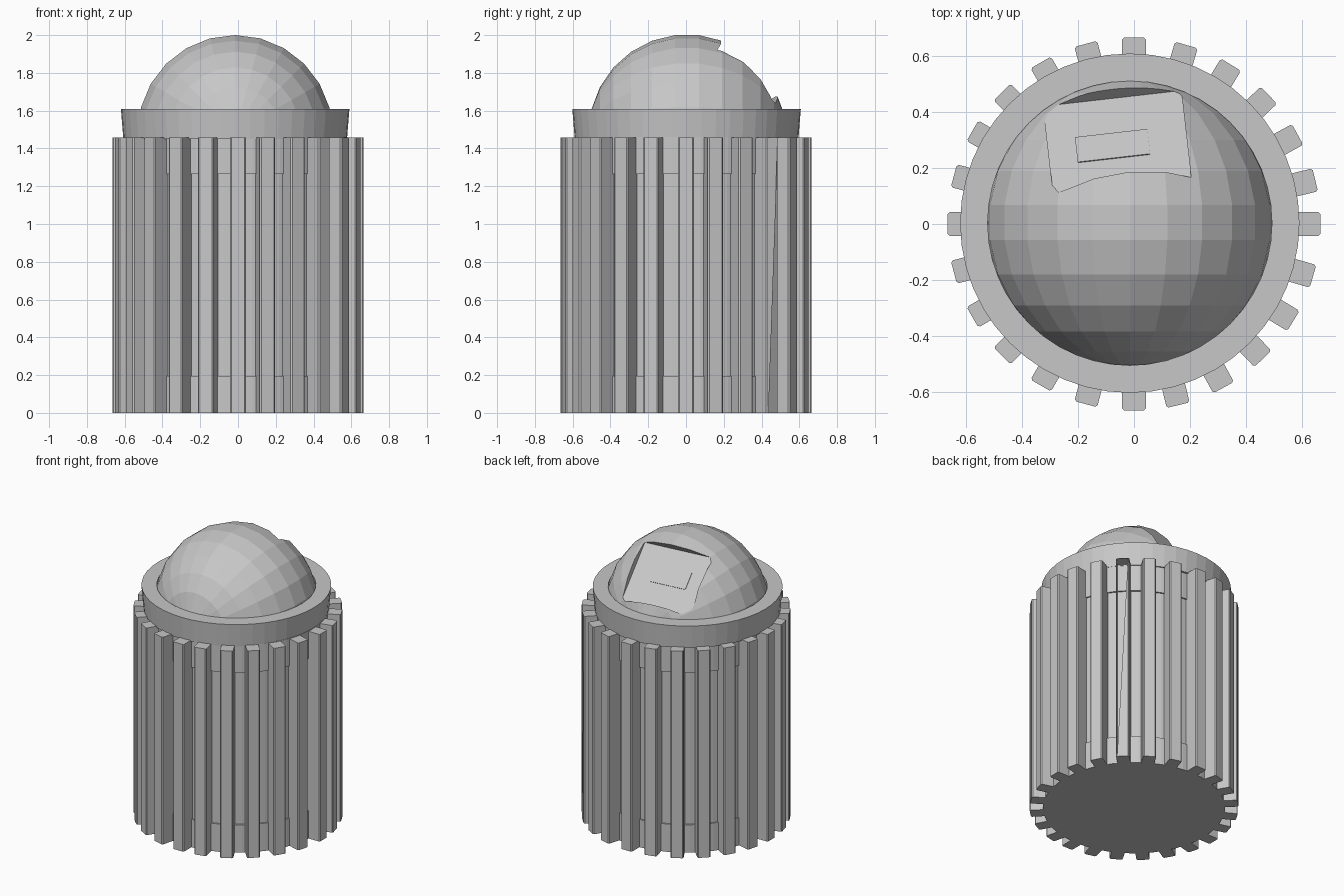
import bpy, bmesh, math
from mathutils import Matrix, Vector

old = bpy.data.objects.get("Cube")
if old:
    bpy.data.objects.remove(old, do_unlink=True)

grey = bpy.data.materials.new("plain_grey")
grey.use_nodes = True
colour = (0.57, 0.57, 0.57, 1)
grey.diffuse_color = colour
grey.node_tree.nodes["Principled BSDF"].inputs["Base Color"].default_value = colour


def make_object(name, bm):
    bmesh.ops.recalc_face_normals(bm, faces=bm.faces)
    mesh = bpy.data.meshes.new(name)
    bm.to_mesh(mesh)
    bm.free()
    mesh.materials.append(grey)
    obj = bpy.data.objects.new(name, mesh)
    bpy.context.collection.objects.link(obj)
    return obj


def lathe(name, profile, sides, centre=(0, 0)):
    """Closed solid of revolution from (radius, height) pairs."""
    bm = bmesh.new()
    rings = []
    for r, z in profile:
        rings.append([bm.verts.new((centre[0] + r * math.cos(math.tau * i / sides),
                                    centre[1] + r * math.sin(math.tau * i / sides), z))
                      for i in range(sides)])
    for low, high in zip(rings, rings[1:]):
        for i in range(sides):
            j = (i + 1) % sides
            bm.faces.new((low[i], low[j], high[j], high[i]))
    bm.faces.new(rings[0])
    bm.faces.new(rings[-1])
    return make_object(name, bm)


def box(name, size, matrix):
    bm = bmesh.new()
    bmesh.ops.create_cube(bm, size=1, matrix=matrix @ Matrix.Diagonal((*size, 1)))
    return make_object(name, bm)


# Barrel core, with a shallow recess between two bands
lathe("barrel_core", [(0.58, 0), (0.58, 0.195), (0.57, 0.195),
                      (0.57, 1.265), (0.58, 1.265), (0.58, 1.46)], 48)

# Grip ribs around the barrel; those on the left half sit slightly turned,
# and the broken one keeps only half its outer face
rib_count, rib_height, broken_rib = 24, 1.457, 3
inner, outer, half, chamfer = 0.55, 0.665, 0.042, 0.007
section = [(inner, -half), (outer - chamfer, -half), (outer, chamfer - half),
           (outer, half - chamfer), (outer - chamfer, half), (inner, half)]
outer_side = 2
bm = bmesh.new()
for k in range(rib_count):
    angle = math.tau * k / rib_count
    if k % 6 and math.cos(angle) > 0:
        angle -= math.radians(1.3)
    turn = Matrix.Rotation(angle, 3, 'Z')
    low, high = [[bm.verts.new(turn @ Vector((x, y, z))) for x, y in section]
                 for z in (0, rib_height)]
    for i in range(len(section)):
        j = (i + 1) % len(section)
        if k == broken_rib and i == outer_side:
            bm.faces.new((low[i], low[j], high[j]))
        else:
            bm.faces.new((low[i], low[j], high[j], high[i]))
    bm.faces.new(low)
    bm.faces.new(high)
make_object("grip_ribs", bm)

# Flared collar, set slightly off centre, with a round socket for the dome
cx = -0.015
lathe("collar", [(0.592, 1.45), (0.605, 1.61), (0.507, 1.61), (0.507, 1.56)], 48, (cx, 0.003))

# Faceted dome, its pole pointing forwards
dome_centre = Vector((cx, 0.005, 1.484))
bm = bmesh.new()
bmesh.ops.create_uvsphere(
    bm, u_segments=24, v_segments=13, radius=0.52,
    matrix=Matrix.Translation(dome_centre) @ Matrix.Rotation(math.pi / 2, 4, 'X'))
bmesh.ops.bisect_plane(bm, geom=bm.verts[:] + bm.edges[:] + bm.faces[:],
                       plane_co=(0, 0, 1.55), plane_no=(0, 0, 1), clear_inner=True)
bmesh.ops.holes_fill(bm, edges=[e for e in bm.edges if e.is_boundary])
dome = make_object("dome", bm)

# Flat recess cut into the back of the dome: local z faces out of the panel
tilt = (Matrix.Translation(dome_centre) @ Matrix.Rotation(math.radians(6.5), 4, 'Z')
        @ Matrix.Rotation(math.radians(-42), 4, 'X'))
depth = 0.415
cutter = box("panel_cutter", (0.495, 0.42, 0.4),
             tilt @ Matrix.Translation((-0.012, 0.018, depth + 0.2)))
cutter.hide_render = True
cutter.hide_viewport = True
cut = dome.modifiers.new("panel_recess", 'BOOLEAN')
cut.operation = 'DIFFERENCE'
cut.solver = 'EXACT'
cut.object = cutter

# Small raised plate on the recessed panel
box("panel_plate", (0.26, 0.12, 0.006),
    tilt @ Matrix.Translation((-0.03, 0.0, depth + 0.001)))
